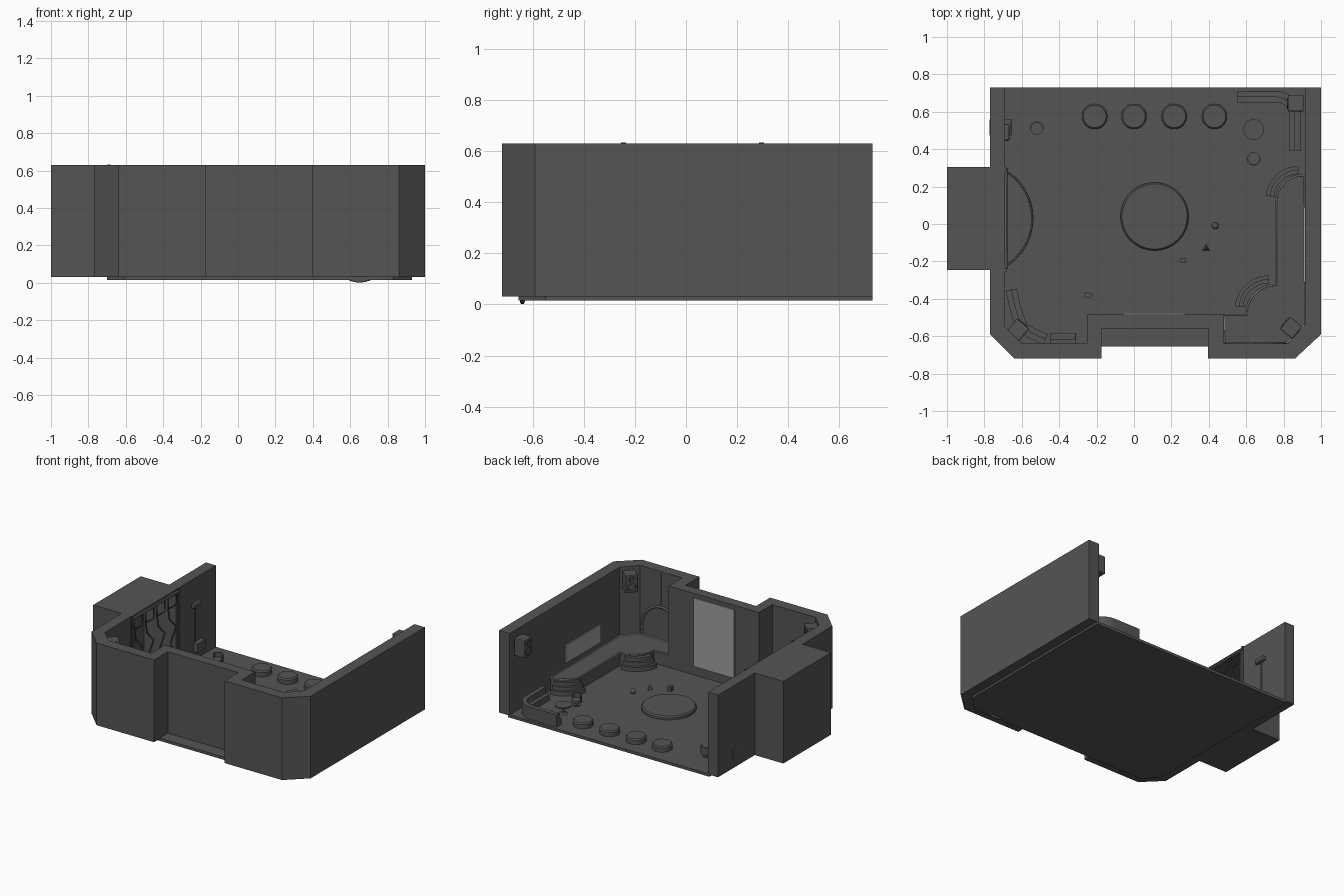
import bpy, bmesh
from math import cos, sin, pi, radians, hypot

if "Cube" in bpy.data.objects:
    bpy.data.objects.remove(bpy.data.objects["Cube"])

def material(name, v):
    m = bpy.data.materials.new(name)
    m.diffuse_color = (v, v, v, 1)
    m.use_nodes = True
    m.node_tree.nodes["Principled BSDF"].inputs["Base Color"].default_value = m.diffuse_color
    return m
DARK, LIGHT = material("dark_grey", 0.09), material("light_grey", 0.35)

def finish(o, name, mat=DARK, smooth=False):
    o.name = name
    o.data.materials.append(mat)
    if smooth:
        bpy.ops.object.select_all(action='DESELECT')
        o.select_set(True)
        bpy.context.view_layer.objects.active = o
        bpy.ops.object.shade_smooth_by_angle(angle=radians(35))
    return o

def prism(name, pts, z0, z1, smooth=False, mat=DARK):
    bm = bmesh.new()
    f = bm.faces.new([bm.verts.new((x, y, z0)) for x, y in pts])
    top = bmesh.ops.extrude_face_region(bm, geom=[f])['geom']
    bmesh.ops.translate(bm, vec=(0, 0, z1 - z0), verts=[v for v in top if isinstance(v, bmesh.types.BMVert)])
    bmesh.ops.recalc_face_normals(bm, faces=bm.faces)
    me = bpy.data.meshes.new(name)
    bm.to_mesh(me)
    bm.free()
    o = bpy.data.objects.new(name, me)
    bpy.context.collection.objects.link(o)
    return finish(o, name, mat, smooth)

def box(name, c, s, rot=0, mat=DARK, bevel=0):
    bpy.ops.mesh.primitive_cube_add(size=1, location=c, rotation=(0, 0, radians(rot)))
    o = bpy.context.object
    o.scale = s
    bpy.ops.object.transform_apply(location=False, rotation=False, scale=True)
    if bevel:
        b = o.modifiers.new("bevel", 'BEVEL')
        b.width, b.segments = bevel, 2
    return finish(o, name, mat)

def disc(name, x, y, r, z0, z1, r2=None, n=40):
    bpy.ops.mesh.primitive_cone_add(vertices=n, radius1=r, radius2=r if r2 is None else r2,
                                    depth=z1 - z0, location=(x, y, (z0 + z1) / 2))
    return finish(bpy.context.object, name, DARK, True)

def tube(name, pts, r, cyclic=False, mat=DARK):
    c = bpy.data.curves.new(name, 'CURVE')
    c.dimensions, c.bevel_depth, c.bevel_resolution, c.use_fill_caps = '3D', r, 1, True
    s = c.splines.new('POLY')
    s.points.add(len(pts) - 1)
    for p, q in zip(s.points, pts):
        p.co = (*q, 1)
    s.use_cyclic_u = cyclic
    o = bpy.data.objects.new(name, c)
    bpy.context.collection.objects.link(o)
    return finish(o, name, mat)

def arc(cx, cy, r, a0, a1, n=12):
    return [(cx + r * cos(radians(a0 + (a1 - a0) * i / n)), cy + r * sin(radians(a0 + (a1 - a0) * i / n)))
            for i in range(n + 1)]

def offset(path, d):
    out = []
    for i, (x, y) in enumerate(path):
        a, b = path[max(i - 1, 0)], path[min(i + 1, len(path) - 1)]
        dx, dy = b[0] - a[0], b[1] - a[1]
        l = hypot(dx, dy)
        out.append((x - dy / l * d, y + dx / l * d))
    return out

def band(name, path, d0, d1, z0, z1):
    return prism(name, offset(path, d0) + offset(path, d1)[::-1], z0, z1, True)

F = 0.035  # floor level

# floor slab
prism("floor", [(-0.70, 0.73), (-0.70, -0.56), (-0.61, -0.655), (0.83, -0.655), (0.93, -0.55), (0.93, 0.73)], 0.015, F)

# walls, open at the back, with the alcove block on the left
outer = [(-0.77, 0.73), (-0.77, 0.305), (-1, 0.305), (-1, -0.245), (-0.77, -0.245), (-0.77, -0.59), (-0.64, -0.72),
         (-0.175, -0.72), (-0.175, -0.56), (0.395, -0.56), (0.395, -0.72), (0.86, -0.72), (1, -0.59), (1, 0.73)]
inner = [(-0.69, 0.73), (-0.69, -0.55), (-0.60, -0.64), (-0.25, -0.64), (-0.25, -0.485), (0.48, -0.485),
         (0.48, -0.64), (0.82, -0.64), (0.915, -0.54), (0.915, 0.73)]
walls = prism("walls", outer + inner[::-1], 0.03, 0.63)
cutter = box("alcove_cutter", (-0.80, 0.03, 0.335), (0.30, 0.48, 0.53))
cutter.hide_render = True
cutter.hide_viewport = True
cut = walls.modifiers.new("alcove", 'BOOLEAN')
cut.object, cut.solver = cutter, 'EXACT'

# rounded stage in front of the alcove
prism("stage", arc(-0.84, 0.03, 0.30, -60, 60, 32), 0.03, 0.07, True)
tube("stage_rim", [(x, y, 0.07) for x, y in arc(-0.84, 0.03, 0.297, -58, 58, 32)], 0.005)

# alcove rail with four hanging frames and zigzag strips
tube("alcove_rail", [(-0.685, -0.24, 0.61), (-0.685, 0.30, 0.61)], 0.008)
for y in (-0.245, 0.295):
    box("alcove_post", (-0.69, y, 0.335), (0.014, 0.02, 0.596))
for i in range(4):
    y = -0.165 + 0.13 * i
    tube("hanging_frame", [(-0.69, y + a, z) for a, z in
         ((-0.045, 0.60), (0.045, 0.60), (0.045, 0.52), (-0.045, 0.52))], 0.006, True)
    tube("zigzag_strip", [(-0.69, y + a, z) for a, z in
         ((-0.045, 0.52), (-0.03, 0.44), (0.045, 0.36), (-0.02, 0.26), (0.03, 0.18), (0.03, 0.07))], 0.006)

# raised corner platform with edge rail and rounded steps
edge = arc(0.90, 0.12, 0.14, 90, 180) + arc(0.76, -0.485, 0.16, 90, 180) + [(0.48, -0.485)]
prism("platform", [(0.915, 0.26)] + edge + [(0.48, -0.64), (0.82, -0.64), (0.915, -0.54)], 0.03, 0.13, True)
tube("platform_rail", [(x, y, 0.13) for x, y in edge + [(0.483, -0.635), (0.82, -0.635), (0.91, -0.54), (0.91, 0.26)]],
     0.005, True, LIGHT)
for cx, cy, r0 in ((0.88, 0.135, 0.115), (0.72, -0.455, 0.12)):
    for k in range(3):
        r = r0 + 0.02 * k
        prism("step", arc(cx, cy, r + 0.02, 90, 175) + arc(cx, cy, r - 0.02, 175, 90), 0.03, 0.115 - 0.025 * k, True)

# hoop and its hanger in the front alcove
tube("hoop", [(0.65 + 0.155 * cos(a), -0.64, 0.19 + 0.18 * sin(a))
              for a in [2 * pi * i / 40 for i in range(40)]], 0.010, True)
tube("hoop_hanger", [(0.65, -0.64, 0.37), (0.65, -0.64, 0.62)], 0.005)

# light wall panels
box("door_screen", (0.11, -0.483, 0.35), (0.33, 0.012, 0.50), mat=LIGHT)
box("side_screen", (0.912, -0.11, 0.235), (0.012, 0.40, 0.13), mat=LIGHT)

# speakers with cones
for x, y, rot, z in ((0.865, 0.645, 180, 0.52), (0.84, -0.555, 140, 0.54), (-0.62, -0.565, 50, 0.54)):
    a = radians(rot)
    box("speaker", (x, y, z), (0.085, 0.085, 0.13), rot, bevel=0.006)
    for dz, r in ((-0.025, 0.027), (0.035, 0.016)):
        bpy.ops.mesh.primitive_torus_add(location=(x + 0.043 * cos(a), y + 0.043 * sin(a), z + dz),
                                         rotation=(0, pi / 2, a), major_radius=r, minor_radius=0.004,
                                         major_segments=20, minor_segments=6)
        finish(bpy.context.object, "speaker_cone", smooth=True)
    box("speaker_bracket", (x - 0.045 * cos(a), y - 0.045 * sin(a), z), (0.04, 0.03, 0.03), rot)

# curved sofas: back and seat follow one path
right_path = [(0.55, 0.70)] + arc(0.76, 0.58, 0.12, 90, 0) + [(0.88, 0.39)]
left_path = [(-0.48, -0.635), (-0.56, -0.60), (-0.61, -0.565), (-0.64, -0.50), (-0.66, -0.43), (-0.675, -0.355)]
for path in (right_path, left_path):
    band("sofa_back", path, 0.01, -0.022, F, 0.125)
    band("sofa_seat", path, -0.022, -0.05, F, 0.08)

# round platforms: four pouffes at the back and the dance floor
for x in (-0.21, 0.0, 0.215, 0.43):
    disc("pouffe_side", x, 0.575, 0.068, F, 0.066)
    disc("pouffe_top", x, 0.575, 0.068, 0.066, 0.075, 0.060)
disc("round_floor", 0.11, 0.04, 0.182, F, 0.05, n=64)
disc("round_floor_top", 0.11, 0.04, 0.182, 0.05, 0.06, 0.174, n=64)

# pedestal table
disc("table_top", 0.64, 0.505, 0.055, 0.09, 0.10)
disc("table_stem", 0.64, 0.505, 0.008, F, 0.09, n=12)
disc("table_base", 0.64, 0.505, 0.03, F, 0.045, 0.02)

# tub chairs
for x, y, rot in ((0.64, 0.35, 180), (-0.52, 0.51, 0)):
    disc("chair_base", x, y, 0.025, F, 0.042)
    disc("chair_stem", x, y, 0.007, F, 0.065, n=12)
    disc("chair_seat", x, y, 0.034, 0.06, 0.078)
    prism("chair_back", arc(x, y, 0.038, rot, rot + 180) + arc(x, y, 0.030, rot + 180, rot), 0.06, 0.11, True)

# small floor props
bpy.ops.mesh.primitive_uv_sphere_add(segments=16, ring_count=10, radius=0.018, location=(0.435, -0.01, 0.053))
finish(bpy.context.object, "ball_prop", smooth=True)
disc("cone_prop", 0.385, -0.13, 0.022, F, 0.075, 0, n=3)
box("cube_prop", (0.262, -0.195, 0.052), (0.028, 0.028, 0.034))
box("flat_prop", (-0.245, -0.38, 0.045), (0.042, 0.026, 0.02), -12)

# console, wall dispenser and wall lamp
box("console", (-0.38, -0.615, 0.075), (0.14, 0.06, 0.08), bevel=0.006)
box("console_top", (-0.38, -0.63, 0.125), (0.14, 0.03, 0.03))
box("dispenser", (-0.714, 0.517, 0.13), (0.116, 0.09, 0.07), bevel=0.004)
box("wall_lamp", (-0.68, 0.49, 0.44), (0.03, 0.09, 0.035), bevel=0.01)
tube("lamp_cable", [(-0.688, 0.49, 0.43), (-0.688, 0.49, 0.16)], 0.005)
